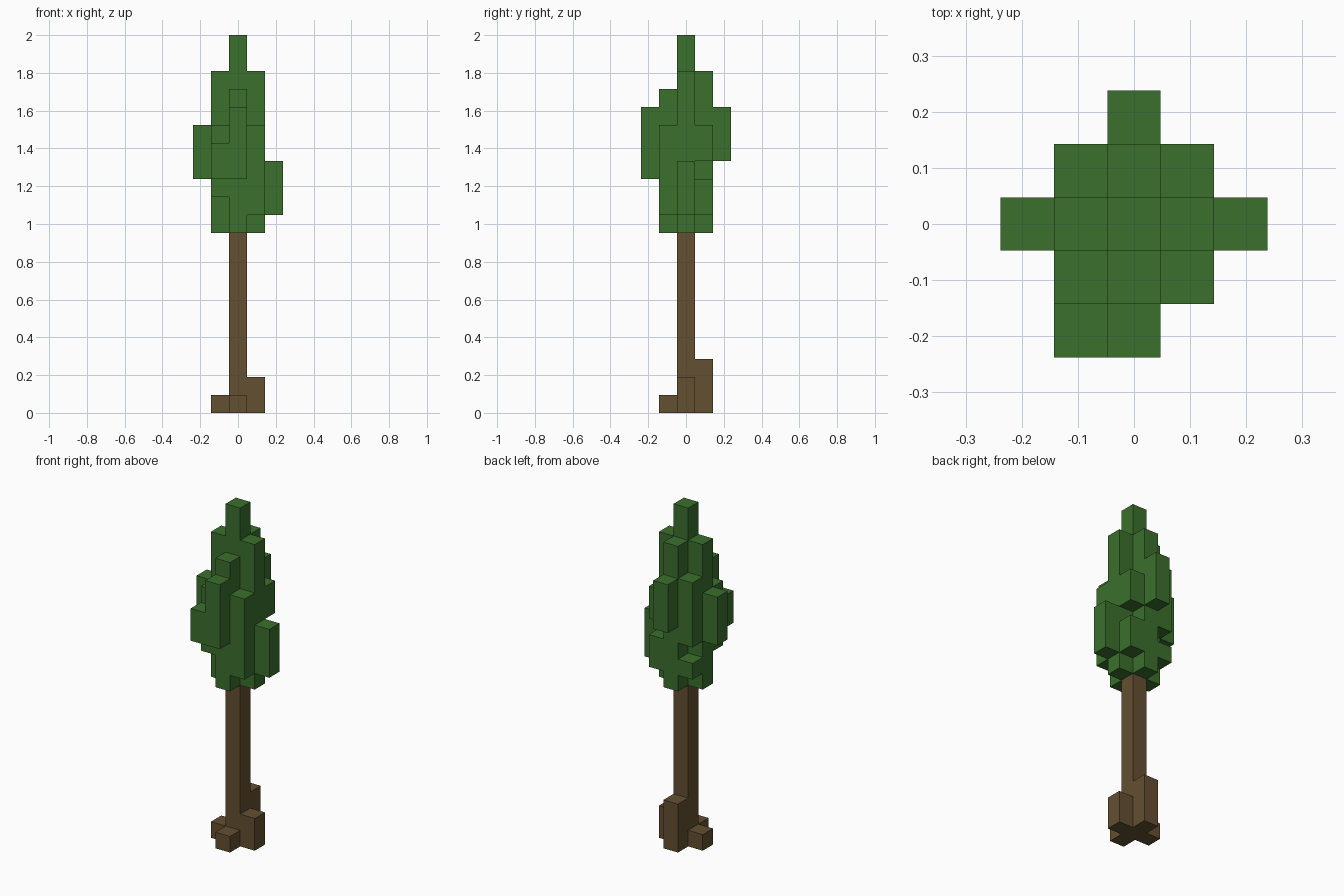
import bpy
import bmesh
import math
from mathutils import Vector

cube = bpy.data.objects.get("Cube")
if cube:
    bpy.data.objects.remove(cube, do_unlink=True)

CELL = 2 / 21  # the tree is 21 blocks tall


def make_material(name, color):
    mat = bpy.data.materials.new(name)
    mat.use_nodes = True
    mat.diffuse_color = color
    bsdf = next(n for n in mat.node_tree.nodes if n.type == 'BSDF_PRINCIPLED')
    bsdf.inputs["Base Color"].default_value = color
    bsdf.inputs["Roughness"].default_value = 0.9
    return mat


bark = make_material("bark_brown", (0.127, 0.08, 0.032, 1))
leaf = make_material("leaf_green", (0.044, 0.162, 0.026, 1))

# Block columns: (x, y, bottom, top) in whole blocks
trunk = [(0, 0, 0, 10)]
roots = [(1, 0, 0, 2), (-1, 0, 0, 1), (0, -1, 0, 1), (0, 1, 0, 3)]
foliage = [
    # core and its four neighbours
    (0, 0, 10, 21), (1, 0, 10, 19), (-1, 0, 10, 19), (0, 1, 10, 19), (0, -1, 10, 18),
    # diagonal columns, the back ones with a gap
    (1, -1, 11, 16), (-1, -1, 12, 16),
    (1, 1, 14, 16), (1, 1, 11, 13), (-1, 1, 13, 17), (-1, 1, 11, 12),
    # outer tufts
    (2, 0, 11, 14), (-2, 0, 13, 16), (0, 2, 14, 17), (0, -2, 13, 17), (-1, -2, 13, 15),
]


def blocks(columns):
    return {(x, y, z) for x, y, low, high in columns for z in range(low, high)}


solid = blocks(trunk + roots + foliage)


def build(name, columns, mat):
    """Skin the blocks of a part, leaving out faces hidden between blocks."""
    bm = bmesh.new()
    for block in blocks(columns):
        centre = Vector(block) + Vector((0, 0, 0.5))
        for axis in range(3):
            for sign in (-1, 1):
                n = Vector((0, 0, 0))
                n[axis] = sign
                if tuple(int(c) for c in Vector(block) + n) in solid:
                    continue
                u = Vector((0, 0, 0))
                u[(axis + 1) % 3] = 1
                v = n.cross(u)
                corners = [centre + (n + a * u + b * v) / 2
                           for a, b in ((-1, -1), (1, -1), (1, 1), (-1, 1))]
                bm.faces.new([bm.verts.new(c * CELL) for c in corners])
    bmesh.ops.remove_doubles(bm, verts=bm.verts, dist=CELL / 100)
    # Merge flat runs of block sides into single faces
    bmesh.ops.dissolve_limit(bm, angle_limit=math.radians(1),
                             verts=bm.verts, edges=bm.edges)
    mesh = bpy.data.meshes.new(name)
    bm.to_mesh(mesh)
    bm.free()
    mesh.materials.append(mat)
    obj = bpy.data.objects.new(name, mesh)
    bpy.context.collection.objects.link(obj)


build("trunk", trunk, bark)
build("roots", roots, bark)
build("foliage", foliage, leaf)
